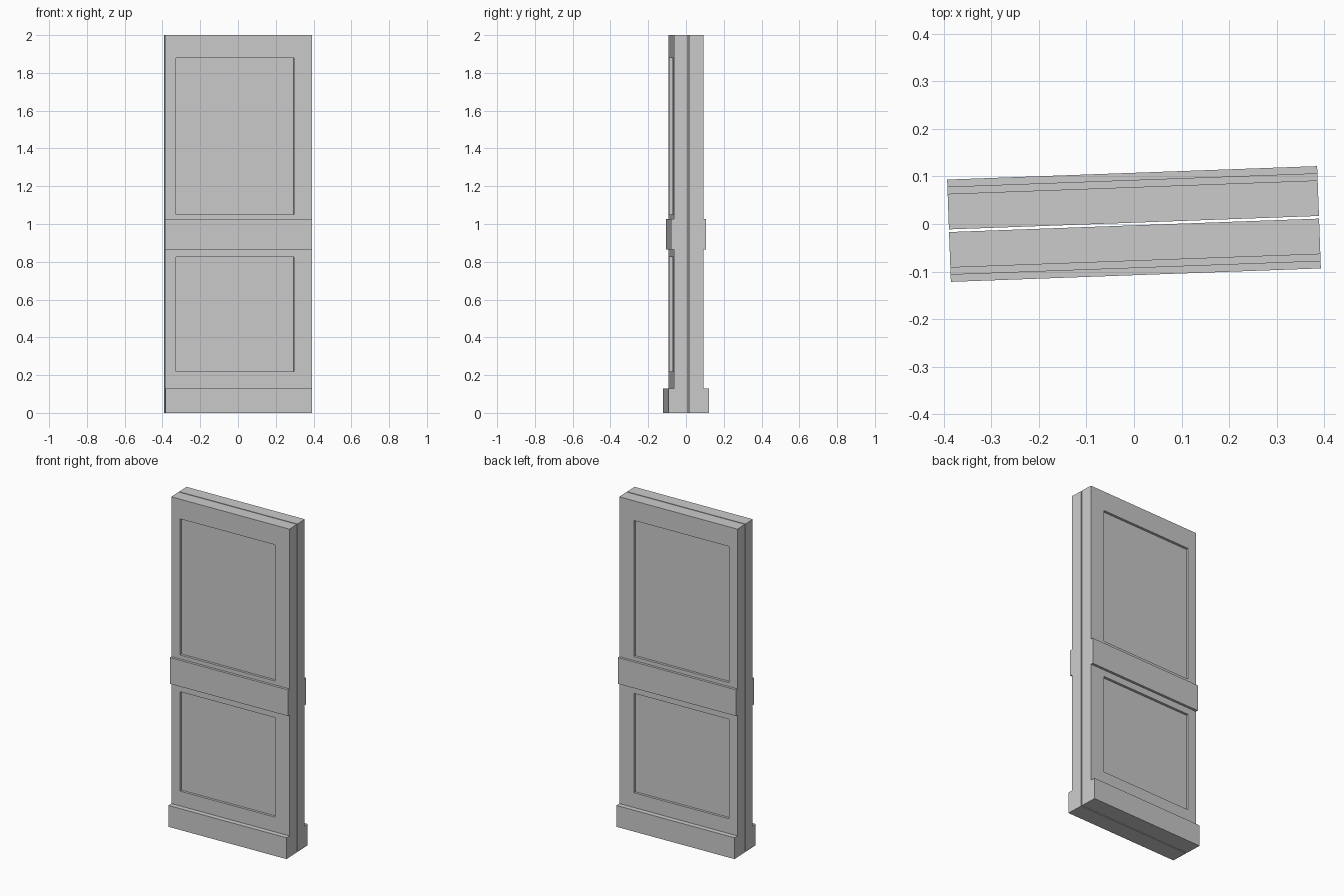
import bpy, bmesh, math
from mathutils import Matrix

if "Cube" in bpy.data.objects:
    bpy.data.objects.remove(bpy.data.objects["Cube"])

TURN = Matrix.Rotation(math.radians(2.08), 4, 'Z')
HALF_W = 0.389          # half width of each leaf
GAP = 0.0028            # half the gap between the two leaves
BODY, RAIL, PLINTH = 0.0775, 0.0925, 0.1075   # outer face depths
RECESS = 0.015
PANEL_X = (-0.332, 0.293)
PANELS = {"lower": (0.22, 0.826), "upper": (1.05, 1.88)}


def prism(name, profile, x0, x1):
    """Extrude a (y, z) profile from x0 to x1, turned with the door."""
    bm = bmesh.new()
    face = bm.faces.new([bm.verts.new((x0, y, z)) for y, z in profile])
    ext = bmesh.ops.extrude_face_region(bm, geom=[face])["geom"]
    bmesh.ops.translate(bm, vec=(x1 - x0, 0, 0),
                        verts=[g for g in ext if isinstance(g, bmesh.types.BMVert)])
    bmesh.ops.recalc_face_normals(bm, faces=bm.faces[:])
    bm.transform(TURN)
    mesh = bpy.data.meshes.new(name)
    bm.to_mesh(mesh)
    bm.free()
    ob = bpy.data.objects.new(name, mesh)
    bpy.context.collection.objects.link(ob)
    return ob


# Leaf side profile: plinth, body, middle rail, body
LEAF = [(GAP, 0), (PLINTH, 0), (PLINTH, 0.13), (BODY, 0.13), (BODY, 0.866),
        (RAIL, 0.866), (RAIL, 1.026), (BODY, 1.026), (BODY, 2), (GAP, 2)]

# Front and back leaves mirror each other across the gap
for side_name, s in (("front", -1), ("back", 1)):
    leaf = prism(side_name + "_leaf", [(s * y, z) for y, z in LEAF], -HALF_W, HALF_W)
    # Recessed panels
    cutters = []
    for panel, (z0, z1) in PANELS.items():
        y0, y1 = s * (BODY - RECESS), s * (BODY + 0.05)
        cutter = prism(f"{side_name}_{panel}_panel_cutter",
                       [(y0, z0), (y1, z0), (y1, z1), (y0, z1)], *PANEL_X)
        cutter.hide_render = True
        cutters.append(cutter)
        mod = leaf.modifiers.new(panel + "_panel", 'BOOLEAN')
        mod.operation = 'DIFFERENCE'
        mod.solver = 'EXACT'
        mod.object = cutter
    # Bake the cuts and drop the cutters
    bpy.context.view_layer.objects.active = leaf
    for mod in list(leaf.modifiers):
        bpy.ops.object.modifier_apply(modifier=mod.name)
    for cutter in cutters:
        bpy.data.objects.remove(cutter)
